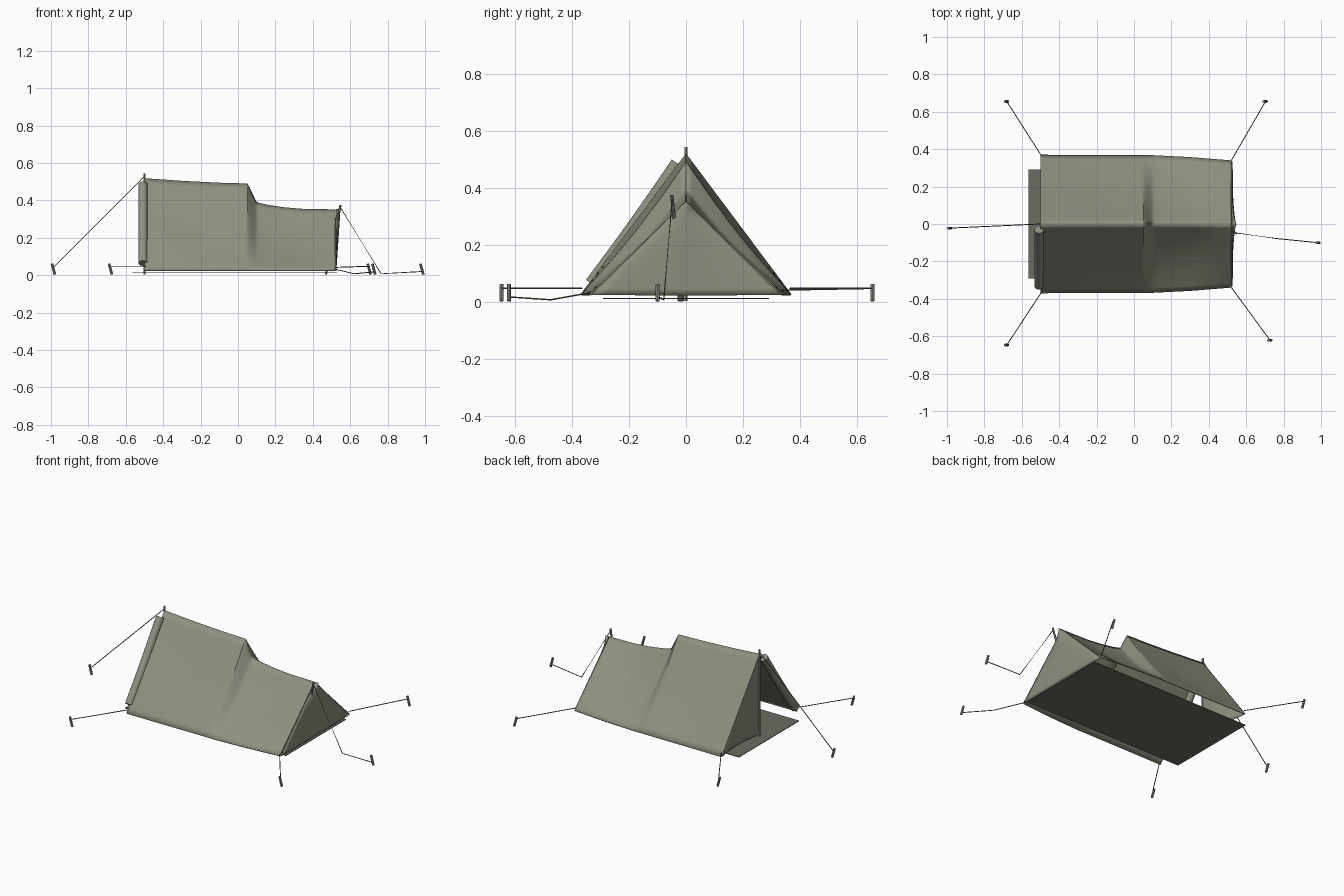
import bpy, math
from mathutils import Vector

if "Cube" in bpy.data.objects:
    bpy.data.objects.remove(bpy.data.objects["Cube"])


def material(name, color):
    m = bpy.data.materials.new(name)
    m.diffuse_color = (*color, 1)
    m.use_nodes = True
    m.node_tree.nodes["Principled BSDF"].inputs["Base Color"].default_value = m.diffuse_color
    return m


CANVAS = material("canvas", (0.27, 0.285, 0.215))
DARK = material("groundsheet", (0.15, 0.15, 0.125))
WOOD = material("pole", (0.30, 0.30, 0.27))


def mesh_object(name, verts, faces, mat, thickness=0, smooth=True):
    me = bpy.data.meshes.new(name)
    me.from_pydata(verts, [], faces)
    ob = bpy.data.objects.new(name, me)
    bpy.context.collection.objects.link(ob)
    me.materials.append(mat)
    if thickness:
        s = ob.modifiers.new("thickness", 'SOLIDIFY')
        s.thickness = thickness
        s.offset = 0
    if smooth:
        bpy.context.view_layer.objects.active = ob
        ob.select_set(True)
        bpy.ops.object.shade_smooth_by_angle(angle=math.radians(35))
        ob.select_set(False)
    return ob


def sheet(name, func, nu, nv, mat, thickness=0.006, smooth=True):
    verts = [func(i / nu, j / nv) for i in range(nu + 1) for j in range(nv + 1)]
    w = nv + 1
    faces = [(i * w + j, (i + 1) * w + j, (i + 1) * w + j + 1, i * w + j + 1)
             for i in range(nu) for j in range(nv)]
    return mesh_object(name, verts, faces, mat, thickness, smooth)


def tube(name, points, radius, mat, sides=8):
    # capped round bar through a list of points
    pts = [Vector(p) for p in points]
    verts, faces = [], []
    for i, p in enumerate(pts):
        d = (pts[min(i + 1, len(pts) - 1)] - pts[max(i - 1, 0)]).normalized()
        a = d.orthogonal().normalized()
        b = d.cross(a)
        for k in range(sides):
            t = 2 * math.pi * k / sides
            verts.append(p + radius * (math.cos(t) * a + math.sin(t) * b))
    for i in range(len(pts) - 1):
        for k in range(sides):
            n = (k + 1) % sides
            faces.append((i * sides + k, i * sides + n,
                          (i + 1) * sides + n, (i + 1) * sides + k))
    faces.append(tuple(reversed(range(sides))))
    faces.append(tuple(range(len(verts) - sides, len(verts))))
    return mesh_object(name, verts, faces, mat)


def interp(table, x):
    for (x0, a), (x1, b) in zip(table, table[1:]):
        if x <= x1:
            return a + (b - a) * (x - x0) / (x1 - x0)
    return table[-1][1]


# canvas roof with a stepped, sagging ridge
RIDGE = [(-0.5, .517), (-0.3, .503), (-0.1, .493), (0.05, .489), (0.097, .39),
         (0.15, .376), (0.25, .361), (0.35, .353), (0.52, .35)]
HALF = [(-0.5, .368), (0.1, .366), (0.3, .356), (0.52, .338)]
# extra inward sag behind the step
SAG = [(-0.5, 0), (-0.2, .012), (0.04, .012), (0.12, .022), (0.3, .024), (0.52, 0)]


def roof(side):
    def f(u, v):
        x = -0.5 + 1.02 * u
        sag = interp(SAG, x) * math.sin(math.pi * v)
        h, w = interp(RIDGE, x), interp(HALF, x)
        return (x, side * (w * v - sag * 0.8), h + (0.025 - h) * v - sag * 0.6)
    return f


for side, label in ((-1, "front"), (1, "back")):
    sheet("roof_" + label, roof(side), 102, 16, CANVAS)


# closed rear panel, pulled out at the top by the leaning pole
def rear(u, v):
    s = 2 * u - 1
    bow = 0.022 * (1 - s * s) * (1 - v)
    return (0.524 + bow, s * 0.335 * v, 0.352 - 0.328 * v)


sheet("rear_panel", rear, 14, 14, CANVAS, 0.004)


# door flap hanging closed on one half of the entrance
def door(u, v):
    return (-0.497 + 0.018 * math.sin(math.pi * u) * v, 0.36 * v * u, 0.51 - 0.485 * v)


sheet("closed_door_flap", door, 10, 14, CANVAS, 0.004)

# other door flap rolled up along its slope
a, b = Vector((-0.508, -0.03, 0.487)), Vector((-0.508, -0.332, 0.064))
tube("rolled_door_flap", [a.lerp(b, t / 8) + Vector((0, 0, -0.006 * math.sin(math.pi * t / 8)))
                          for t in range(9)], 0.024, CANVAS, 16)

# groundsheet
sheet("groundsheet", lambda u, v: (-0.565 + 1.095 * u, -0.292 + 0.584 * v, 0.013),
      1, 1, DARK, 0.004, False)

# poles
tube("front_pole", [(-0.5, 0, 0.004), (-0.5, 0, 0.545)], 0.006, WOOD, 10)
tube("rear_pole", [(0.47, -0.012, 0.004), (0.548, -0.05, 0.375)], 0.006, WOOD, 10)

# guy ropes and leaning stakes
ROPES = {
    "front_guy": [(-0.5, 0, 0.53), (-0.985, -0.022, 0.045)],
    "rear_guy": [(0.546, -0.048, 0.365), (0.765, -0.078, 0.008), (0.985, -0.1, 0.02)],
    "front_left_guy": [(-0.495, -0.365, 0.048), (-0.68, -0.647, 0.048)],
    "front_right_guy": [(-0.495, 0.365, 0.048), (-0.68, 0.655, 0.048)],
    "rear_left_guy": [(0.518, -0.336, 0.033), (0.62, -0.475, 0.008), (0.728, -0.622, 0.018)],
    "rear_right_guy": [(0.518, 0.336, 0.042), (0.703, 0.655, 0.048)],
}
for name, pts in ROPES.items():
    tube(name + "_rope", pts, 0.0025, DARK, 6)
    x, y, _ = pts[-1]
    tube(name + "_stake", [(x + 0.006, y, 0.004), (x - 0.01, y, 0.062)], 0.007, WOOD, 8)
